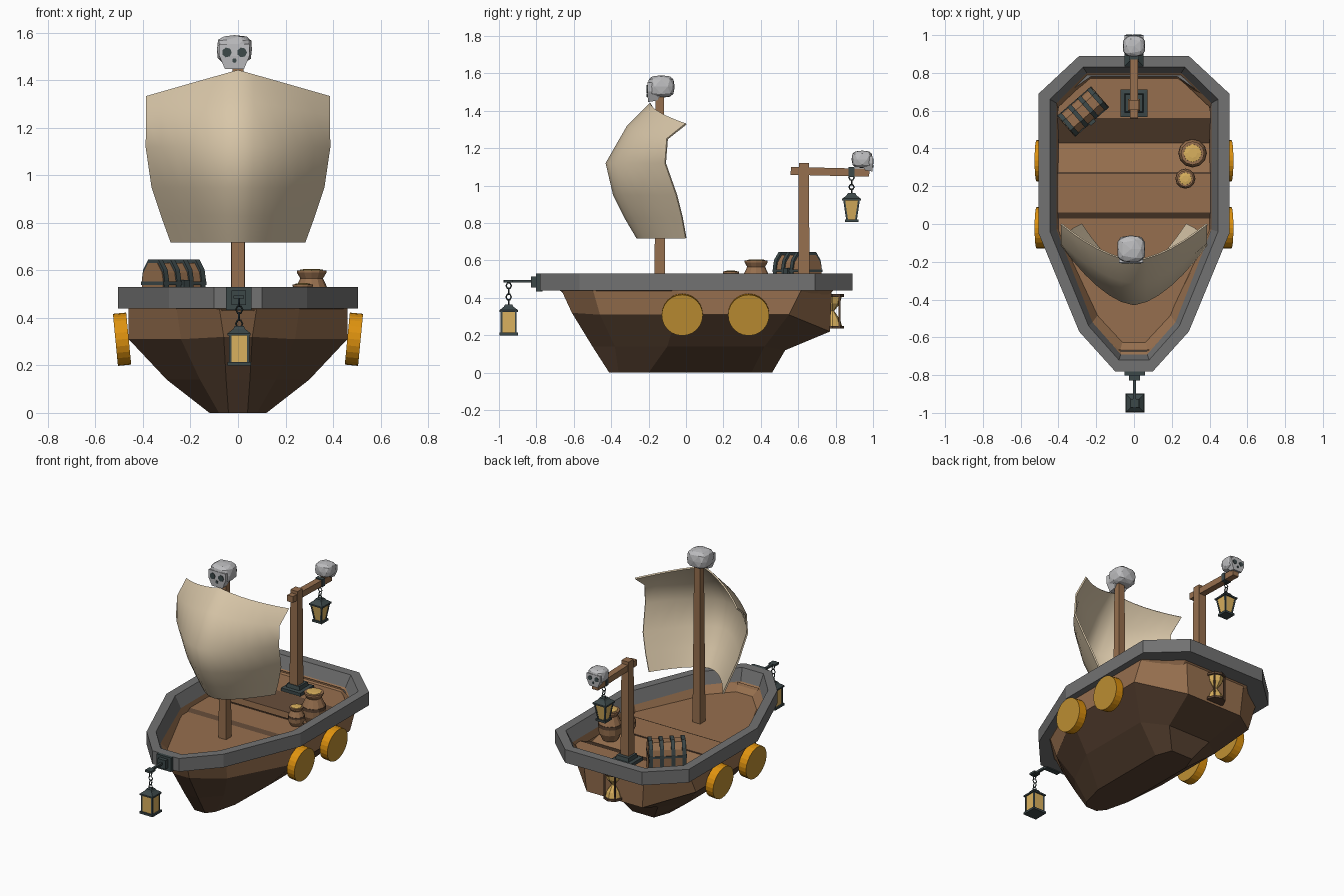
import bpy, bmesh, math
from mathutils import Matrix, Vector

if "Cube" in bpy.data.objects:
    bpy.data.objects.remove(bpy.data.objects["Cube"])

def mat(name, r, g, b):
    m = bpy.data.materials.new(name)
    m.diffuse_color = [((c / 255 + .055) / 1.055) ** 2.4 for c in (r, g, b)] + [1]
    m.use_nodes = True
    m.node_tree.nodes["Principled BSDF"].inputs["Base Color"].default_value = m.diffuse_color
    return m

WOOD = mat("wood", 150, 111, 78)
DARK = mat("dark wood", 90, 67, 50)
GREY = mat("grey rim", 114, 114, 114)
SAIL = mat("sailcloth", 216, 198, 168)
BONE = mat("bone", 188, 188, 190)
IRON = mat("dark iron", 60, 72, 73)
GLASS = mat("lamp glass", 218, 177, 94)
ORANGE = mat("orange", 222, 146, 15)
GOLD = mat("gold", 190, 143, 50)

def mk(name, verts, faces, mats, idx=None, M=None):
    me = bpy.data.meshes.new(name)
    me.from_pydata([tuple(v) for v in verts], [], faces)
    for m in (mats if isinstance(mats, list) else [mats]):
        me.materials.append(m)
    if idx:
        for p, i in zip(me.polygons, idx):
            p.material_index = i
    bm = bmesh.new()
    bm.from_mesh(me)
    bmesh.ops.recalc_face_normals(bm, faces=bm.faces)
    bm.to_mesh(me)
    bm.free()
    if M:
        me.transform(M)
    ob = bpy.data.objects.new(name, me)
    bpy.context.collection.objects.link(ob)
    return ob

def loft(name, rings, mats, idx=None, caps=(True, True), closed=False, M=None):
    """Skin a list of equal rings; idx(row) gives the material slot."""
    n, k = len(rings[0]), len(rings)
    faces, ids = [], []
    for j in range(k if closed else k - 1):
        for i in range(n):
            a, b = j * n, (j + 1) % k * n
            faces.append((a + i, a + (i + 1) % n, b + (i + 1) % n, b + i))
            ids.append(idx(j) if idx else 0)
    if not closed:
        for use, j in zip(caps, (0, k - 1)):
            if use:
                faces.append(tuple(range(j * n, j * n + n)))
                ids.append(idx(-1 if j == 0 else j) if idx else 0)
    return mk(name, [v for r in rings for v in r], faces, mats, ids, M)

def lathe(name, c, prof, n, mats, idx=None, turn=0, M=None):
    """Profile of (radius, z) turned about a vertical axis at c."""
    rings = [[(r * math.cos(turn + 2 * math.pi * i / n), r * math.sin(turn + 2 * math.pi * i / n), z)
              for i in range(n)] for r, z in prof]
    return loft(name, rings, mats, idx, M=Matrix.Translation(c) @ (M or Matrix()))

def square(name, c, prof, m):
    """Square lathe, profile of (full width, z)."""
    return lathe(name, c, [(w / math.sqrt(2), z) for w, z in prof], 4, m, turn=math.pi / 4)

def box(name, c, s, m, M=None):
    v = [(c[0] + x * s[0] / 2, c[1] + y * s[1] / 2, c[2] + z * s[2] / 2)
         for z in (-1, 1) for x, y in ((-1, -1), (1, -1), (1, 1), (-1, 1))]
    return loft(name, [v[:4], v[4:]], m, M=M)

def mirror(half, z=None):
    pts = [(p[0], p[1], p[2] if len(p) > 2 else z) for p in half]
    return pts + [(-x, y, q) for x, y, q in reversed(pts)]

# hull shell, upper strake lighter than the bottom
top = [(.23, .78), (.46, .62), (.46, -.04), (.26, -.5), (.08, -.67)]
hull = [mirror(top, .45),
        mirror([(.21, .77, .22), (.46, .55, .31), (.46, -.05, .31), (.24, -.46, .31), (.06, -.61, .32)]),
        mirror([(.16, .53, .12), (.3, .42, .14), (.3, -.1, .14), (.16, -.38, .14), (.05, -.5, .14)]),
        mirror([(.08, .46), (.12, .35), (.12, -.2), (.08, -.36), (.04, -.41)], 0)]
loft("hull", hull, [WOOD, DARK], lambda j: 0 if j == 0 else 1, caps=(False, True))

# grey rim with low inner wooden wall
outer = [(.29, .89), (.505, .69), (.505, -.05), (.29, -.57), (.1, -.78)]
inner = [(.27, .83), (.445, .66), (.445, -.04), (.24, -.54), (.08, -.72)]
wall = [(.25, .8), (.41, .64), (.41, -.03), (.22, -.52), (.07, -.69)]
foot = [(.24, .74), (.4, .6), (.4, -.03), (.19, -.48), (.06, -.62)]
loft("rim", [mirror(outer, .53), mirror(inner, .53), mirror(wall, .45), mirror(foot, .4),
             mirror(top, .44), mirror(outer, .44)], [GREY, WOOD],
     lambda j: 1 if j in (2, 3) else 0, closed=True)

# deck with a dip behind the middle planks
rows = [(.77, .24, .43), (.62, .4, .43), (.56, .41, .43), (.43, .41, .375), (.27, .41, .42), (.06, .41, .42),
        (.03, .41, .405), (-.03, .41, .405), (-.48, .2, .405), (-.64, .06, .405)]
v = [p for y, w, z in rows for p in ((-w, y, z), (w, y, z))]
deck = mk("deck", v, [(2 * i, 2 * i + 2, 2 * i + 3, 2 * i + 1) for i in range(9)], [WOOD, DARK],
          [0, 0, 1, 0, 0, 1, 0, 0, 0])
if deck.data.polygons[0].normal.z < 0:
    deck.data.flip_normals()
box("plank_gap", (0, .27, .42), (.82, .012, .006), DARK)

# round shields on the sides
for s in (-1, 1):
    for y in (-.02, .335):
        lathe("shield", (s * .488, y, .31), [(.11, -.028), (.11, .028)], 24, [ORANGE, GOLD],
              lambda j: 0 if j == 0 else 1, M=Matrix.Rotation(s * math.radians(95.5), 4, 'Y'))

# mast and sail
square("mast", (0, -.14, 0), [(.058, .39), (.044, 1.48)], WOOD)
srows = [(1.33, 1.44, .385, 0, -.19), (1.25, 1.32, .383, -.1, -.31), (1.12, 1.12, .385, -.11, -.425),
         (.95, .95, .36, -.05, -.385), (.83, .83, .32, -.02, -.325), (.72, .72, .28, 0, -.26)]
v, N = [], 12
for ze, zc, w, ye, yc in srows:
    for i in range(N + 1):
        t = 2 * i / N - 1
        v.append((t * w, yc + (ye - yc) * abs(t) ** 1.65, zc + (ze - zc) * abs(t)))
sail = mk("sail", v, [(j * 13 + i, j * 13 + i + 1, j * 13 + i + 14, j * 13 + i + 13)
                      for j in range(5) for i in range(N)], SAIL)
so = sail.modifiers.new("thickness", 'SOLIDIFY')
so.thickness, so.offset = .01, 0
sail.modifiers.new("sharp_hem", 'EDGE_SPLIT').split_angle = math.radians(45)
for p in sail.data.polygons:
    p.use_smooth = True

# skulls
def skull(name, c, s, turn):
    M = Matrix.Translation(c) @ Matrix.Rotation(turn, 4, 'Z') @ Matrix.Scale(s, 4)
    bm = bmesh.new()
    bmesh.ops.create_icosphere(bm, subdivisions=2, radius=1)
    for q in bm.verts:
        q.co = Vector([math.copysign(abs(a) ** .62, a) * k for a, k in zip(q.co, (.076, .073, .06))])
        q.co.z -= .003
    me = bpy.data.meshes.new(name)
    bm.to_mesh(me)
    bm.free()
    me.transform(M)
    me.materials.append(BONE)
    bpy.context.collection.objects.link(bpy.data.objects.new(name, me))
    # cheeks and jaw
    loft(name + "_jaw", [[(-.04, -.07, -.086), (.04, -.07, -.086), (.04, -.02, -.078), (-.04, -.02, -.078)],
                         [(-.064, -.074, -.03), (.064, -.074, -.03), (.062, .01, -.03), (-.062, .01, -.03)],
                         [(-.064, -.072, .02), (.064, -.072, .02), (.062, .01, .01), (-.062, .01, .01)]], BONE, M=M)
    # eye sockets and nose
    for x, z, r in ((-.032, -.016, .021), (.032, -.016, .021), (0, -.05, .01)):
        R = Matrix.Translation((x, -.073, z)) @ Matrix.Rotation(math.pi / 2, 4, 'X')
        lathe(name + "_socket", (0, 0, 0), [(r, -.004), (r, .004)], 7, IRON, M=M @ R)
skull("mast_skull", (-.015, -.133, 1.533), 1, 0)
skull("beam_skull", (0, .942, 1.143), .78, math.pi)

# stern post, beam and foot
square("post_base", (0, .64, 0), [(.145, .42), (.145, .452), (.1, .455), (.09, .48)], IRON)
square("post", (0, .63, 0), [(.062, .42), (.054, 1.12)], WOOD)
box("beam", (0, .77, 1.074), (.044, .42, .042), WOOD, Matrix.Translation((0, .77, 1.074))
    @ Matrix.Rotation(-.025, 4, 'X') @ Matrix.Translation((0, -.77, -1.074)))
box("beam_clasp", (0, .885, 1.073), (.052, .03, .052), IRON)

# hanging lanterns
def chain(c, z0, z1, n):
    h = (z1 - z0) / n
    for i in range(n):
        rings = []
        for a in range(6):
            t = a * math.pi / 3
            rings.append([((.014 + .004 * math.cos(u)) * math.cos(t), .004 * math.sin(u),
                           (h * .55 + .004 * math.cos(u)) * math.sin(t))
                          for u in (0, math.pi / 2, math.pi, 3 * math.pi / 2)])
        loft("chain_link", rings, IRON, closed=True, M=Matrix.Translation((c[0], c[1], z0 + h * (i + .5)))
             @ Matrix.Rotation(i % 2 * math.pi / 2, 4, 'Z'))

def lantern(name, c, z0, z1, wb, wt):
    b, t = z0 + .014, z1 - .04
    square(name + "_base", c, [(wb + .014, z0), (wb + .014, b)], IRON)
    square(name + "_glass", c, [(wb - .006, b), (wt - .006, t)], GLASS)
    square(name + "_roof", c, [(wt + .012, t), (wt + .012, t + .01), (wt * .6, t + .028), (wt * .45, z1)], IRON)
    for x in (-1, 1):
        for y in (-1, 1):
            e = [[(c[0] + x * (w / 2 - .005) + i * .005, c[1] + y * (w / 2 - .005) + j * .005, z)
                  for i, j in ((-1, -1), (1, -1), (1, 1), (-1, 1))] for w, z in ((wb, b), (wt, t))]
            loft(name + "_corner", e, IRON)

lantern("stern_lantern", (0, .885, 0), .805, .96, .058, .088)
chain((0, .885), .955, 1.055, 4)
lantern("bow_lantern", (.005, -.948, 0), .2, .365, .085, .085)
chain((.005, -.948), .36, .48, 4)

# bow bracket
box("bow_plate", (.003, -.785, .482), (.108, .035, .096), IRON)
box("bow_plate_boss", (.003, -.81, .485), (.06, .035, .06), IRON)
box("bow_arm", (.003, -.895, .488), (.016, .16, .014), IRON)
box("bow_arm_end", (.003, -.95, .488), (.045, .045, .014), IRON)

# hourglass lamp at the stern
H = (0, .782, 0)
lathe("hourglass", H, [(.052, .25), (.042, .285), (.01, .33), (.042, .37), (.05, .405)], 8, GLASS)
for z in (.235, .405):
    lathe("hourglass_plate", H, [(.062, z), (.062, z + .015)], 8, DARK)
for i in range(4):
    a = math.pi / 4 + i * math.pi / 2
    box("hourglass_rod", (.055 * math.cos(a), H[1] + .055 * math.sin(a), .33), (.009, .009, .17), DARK)

# treasure chest
CM = Matrix.Translation((-.27, .595, .43)) @ Matrix.Rotation(math.radians(41), 4, 'Z')
sect = [(-.062, 0), (.062, 0), (.068, .12), (.06, .16), (.03, .2), (-.03, .2), (-.06, .16), (-.068, .12)]
def slab(name, x0, x1, k, m):
    loft(name, [[(x, y * k, z * k) for y, z in sect] for x in (x0, x1)], m, M=CM)
slab("chest", -.118, .118, 1, WOOD)
for x in (-.103, -.035, .035, .103):
    slab("chest_strap", x - .012, x + .012, 1.08, IRON)
box("chest_band", (0, 0, .115), (.24, .146, .014), IRON, CM)
box("chest_lock", (0, -.074, .11), (.035, .02, .04), IRON, CM)

# jars filled with gold
for c, s, h in (((.31, .375, .4), 1, .2), ((.272, .24, .415), .7, .125)):
    lathe("jar", c, [(.05 * s, 0), (.072 * s, h * .25), (.074 * s, h * .55), (.048 * s, h * .83),
                     (.062 * s, h * .95), (.062 * s, h)], 12, WOOD)
    lathe("jar_band", c, [(.076 * s, h * .45), (.076 * s, h * .56)], 12, DARK)
    lathe("jar_gold", c, [(.05 * s, h * .95), (.048 * s, h + .003), (.025 * s, h + .006)], 8, GLASS)
